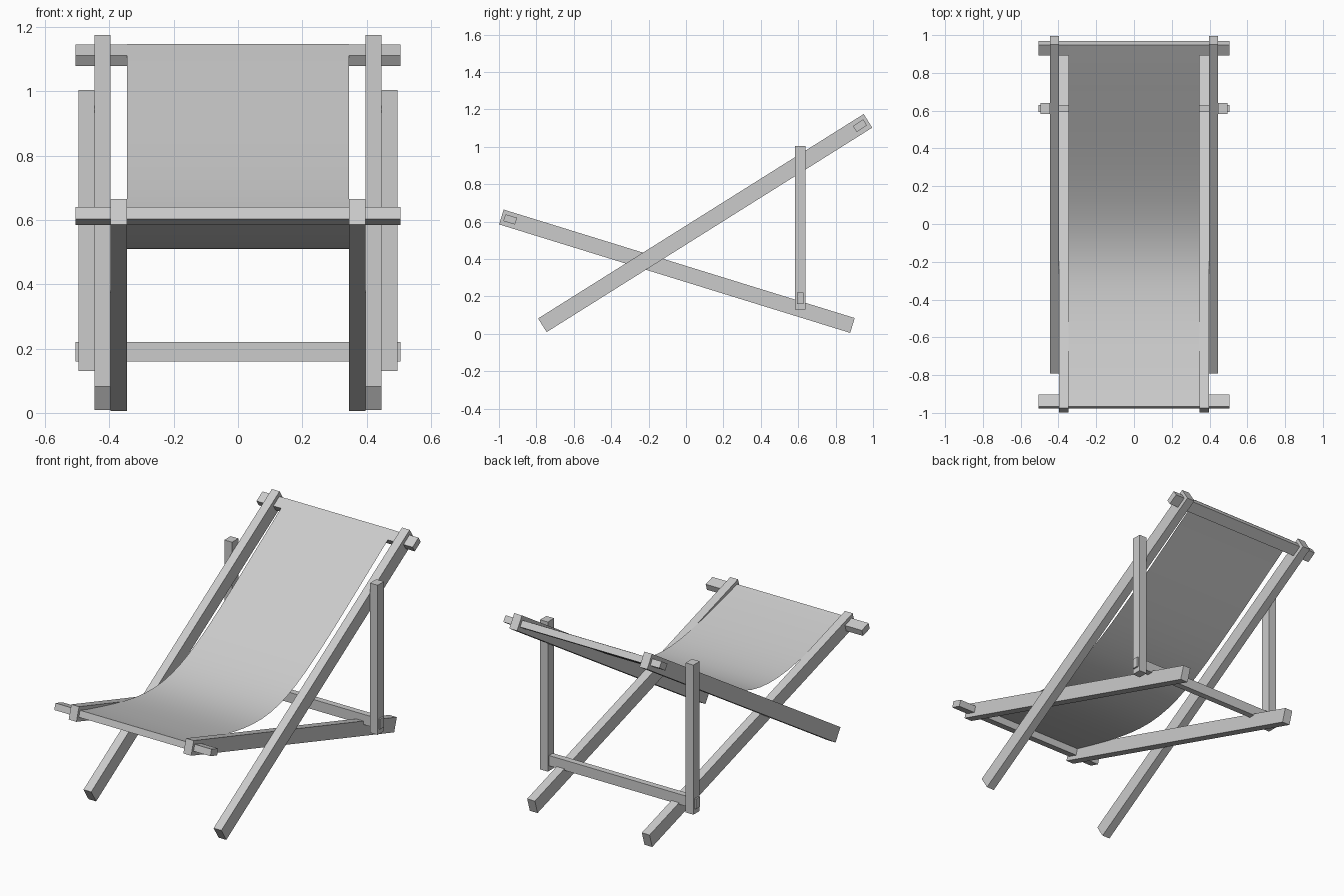
import bpy, bmesh, math
from mathutils import Vector
from mathutils.geometry import interpolate_bezier

if "Cube" in bpy.data.objects:
    bpy.data.objects.remove(bpy.data.objects["Cube"])


def beam(name, x, width, start, end, depth):
    """Box of given x width running between two (y, z) points."""
    a, b = Vector(start), Vector(end)
    d = b - a
    bpy.ops.mesh.primitive_cube_add(size=1)
    ob = bpy.context.object
    ob.name = name
    ob.location = (x, (a.x + b.x) / 2, (a.y + b.y) / 2)
    ob.rotation_euler = (math.atan2(d.y, d.x), 0, 0)
    ob.scale = (width, d.length, depth)
    return ob


# Side frames: crossing rails and prop posts, mirrored left and right
for side, s in (("left", -1), ("right", 1)):
    beam(f"back_rail_{side}", s * 0.421, 0.05, (-0.768, 0.046), (0.973, 1.139), 0.086)
    beam(f"seat_rail_{side}", s * 0.371, 0.05, (-0.987, 0.625), (0.89, 0.045), 0.083)
    beam(f"prop_post_{side}", s * 0.471, 0.05, (0.611, 0.13), (0.611, 1.005), 0.058)

# Cross bars, tilted with the rails they pass through
beam("top_bar", 0, 1.01, (0.9025, 1.0955), (0.9575, 1.1305), 0.038)
beam("front_bar", 0, 1.01, (-0.971, 0.6215), (-0.909, 0.6025), 0.038)
beam("prop_bar", 0, 1.01, (0.611, 0.16), (0.611, 0.22), 0.036)

# Fabric sling: thin sheet hanging between the two bars
curve = interpolate_bezier(Vector((-0.9035, 0.621, 0)), Vector((-0.1, 0.41, 0)),
                           Vector((-0.1, 0.46, 0)), Vector((0.8925, 1.113, 0)), 18)
path = [(-0.9655, 0.6405)] + [(p.x, p.y) for p in curve] + [(0.9475, 1.1475)]
bm = bmesh.new()
rows = [[bm.verts.new((x, y, z)) for x in (-0.346, 0.346)] for y, z in path]
for r, q in zip(rows, rows[1:]):
    bm.faces.new((r[0], r[1], q[1], q[0]))
mesh = bpy.data.meshes.new("fabric_sling")
bm.to_mesh(mesh)
bm.free()
sling = bpy.data.objects.new("fabric_sling", mesh)
bpy.context.collection.objects.link(sling)
for f in mesh.polygons:
    f.use_smooth = True
